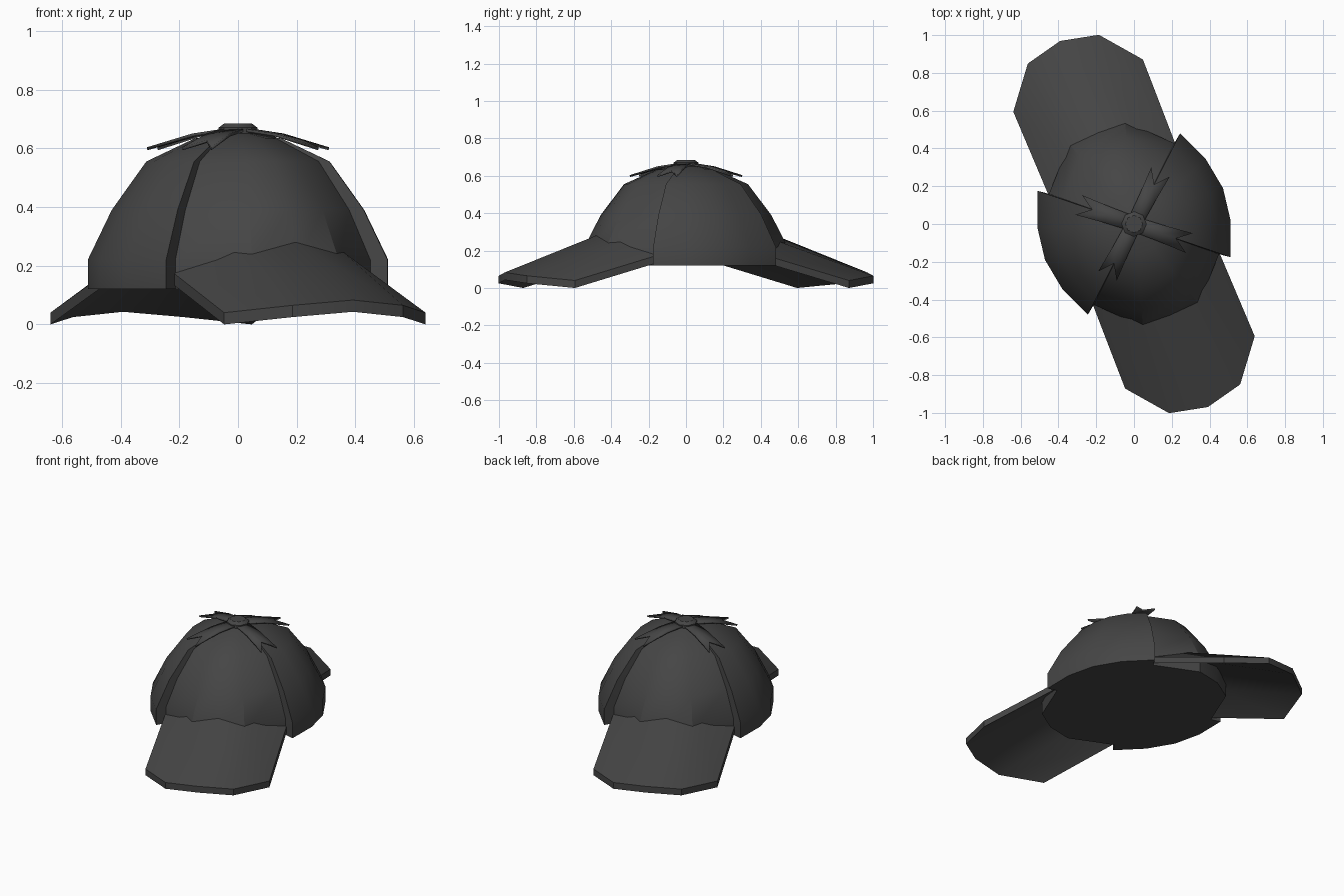
import bpy, bmesh, math
from mathutils import Matrix

if "Cube" in bpy.data.objects:
    bpy.data.objects.remove(bpy.data.objects["Cube"])

TURN = math.radians(22)          # the whole cap is twisted about z
cloth = bpy.data.materials.new("dark_cloth")
cloth.diffuse_color = (0.06, 0.06, 0.06, 1)
cloth.use_nodes = True
cloth.node_tree.nodes["Principled BSDF"].inputs["Base Color"].default_value = cloth.diffuse_color


def make(name, verts, faces, angle=0.0, smooth=30):
    me = bpy.data.meshes.new(name)
    me.from_pydata(verts, [], faces)
    bm = bmesh.new()
    bm.from_mesh(me)
    bmesh.ops.recalc_face_normals(bm, faces=bm.faces)
    bm.transform(Matrix.Rotation(TURN + angle, 4, 'Z'))
    bm.to_mesh(me)
    bm.free()
    me.materials.append(cloth)
    ob = bpy.data.objects.new(name, me)
    bpy.context.collection.objects.link(ob)
    bpy.ops.object.select_all(action='DESELECT')
    ob.select_set(True)
    bpy.context.view_layer.objects.active = ob
    bpy.ops.object.shade_smooth_by_angle(angle=math.radians(smooth))
    return ob


# Crown: side panels overlap the front and back panels with a step at each seam
half = [(-41, .539), (-20, .512), (0, .508), (20, .512), (41, .539),
        (41.5, .478), (73, .545), (90, .55), (107, .545), (138.5, .478)]
outline = half + [(a + 180, r) for a, r in half]
profile = [(1, .12), (1, .22), (.84, .39), (.61, .555), (.29, .633)]
n = len(outline)
verts = [(f * r * math.cos(math.radians(a)), f * r * math.sin(math.radians(a)), z)
         for f, z in profile for a, r in outline]
verts.append((0, 0, .66))
top = len(verts) - 1
faces = [(k * n + i, k * n + (i + 1) % n, (k + 1) * n + (i + 1) % n, (k + 1) * n + i)
         for k in range(len(profile) - 1) for i in range(n)]
last = (len(profile) - 1) * n
faces += [(last + i, last + (i + 1) % n, top) for i in range(n)]
faces.append(tuple(range(n)))
make("crown", verts, faces)

# Brims: curved five-point visor, front and back
inner = [(-.362, -.30, .178), (-.2, -.45, .25), (0, -.505, .285), (.2, -.45, .25), (.362, -.30, .178)]
outer = [(-.37, -.79, .04), (-.203, -.998, .065), (0, -1.045, .083), (.203, -.998, .065), (.37, -.79, .04)]
upper = inner + outer
verts = upper + [(x, y, z - .04) for x, y, z in upper]
faces = []
for i in range(4):
    faces += [(i, i + 1, i + 6, i + 5), (i + 10, i + 15, i + 16, i + 11),
              (i + 5, i + 6, i + 16, i + 15), (i, i + 10, i + 11, i + 1)]
faces += [(0, 5, 15, 10), (4, 14, 19, 9)]
make("front_brim", verts, faces)
make("back_brim", verts, faces, math.pi)

# Ribbon tails: swallow-tailed strips lying along the four seams
verts = [(x, s * w, z) for x, w, z in [(0, .04, .672), (.15, .045, .65), (.31, .055, .603)]
         for s in (-1, 0, 1)]
verts[7] = (.235, 0, .628)
faces = [(k * 3 + i, k * 3 + 3 + i, k * 3 + 4 + i, k * 3 + 1 + i) for k in range(2) for i in range(2)]
for i, deg in enumerate((-41, 41, 139, 221)):
    tail = make(f"ribbon_tail_{i + 1}", verts, faces, math.radians(deg))
    mod = tail.modifiers.new("thickness", 'SOLIDIFY')
    mod.thickness = .01

# Button: bevelled octagon on top
rings = [(.066, .65), (.066, .67), (.046, .685)]
verts = [(r * math.cos(math.radians(22.5 + 45 * i)), r * math.sin(math.radians(22.5 + 45 * i)), z)
         for r, z in rings for i in range(8)]
faces = [(k * 8 + i, k * 8 + (i + 1) % 8, k * 8 + 8 + (i + 1) % 8, k * 8 + 8 + i)
         for k in range(2) for i in range(8)]
faces += [tuple(range(8)), tuple(range(16, 24))]
make("top_button", verts, faces)
